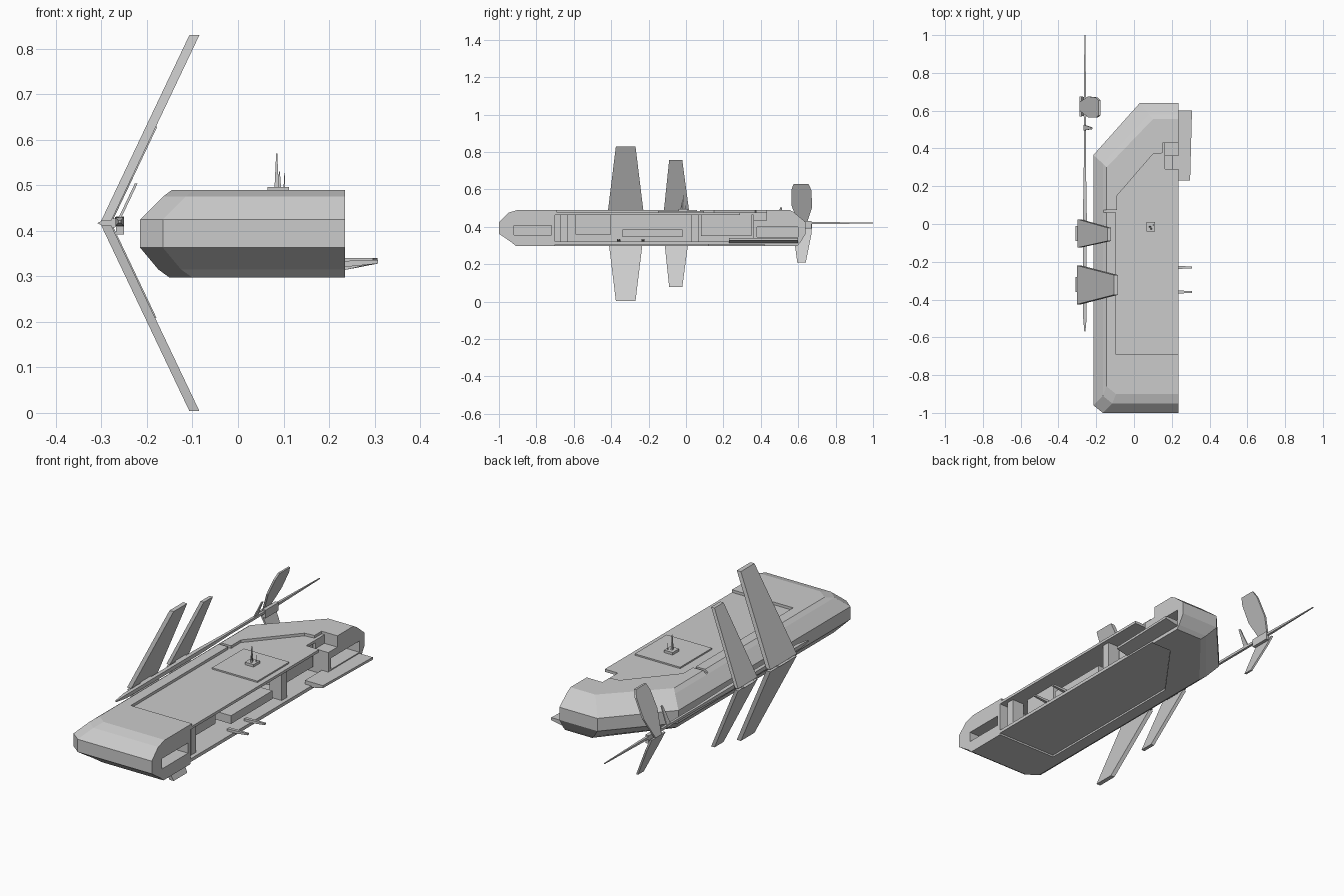
import bpy, bmesh


def loft(name, rings, hide=False):
    """Skin a closed solid through rings of equal point count."""
    bm = bmesh.new()
    vs = [[bm.verts.new(p) for p in r] for r in rings]
    n = len(rings[0])
    for a, b in zip(vs, vs[1:]):
        for i in range(n):
            bm.faces.new((a[i], a[(i + 1) % n], b[(i + 1) % n], b[i]))
    bm.faces.new(vs[0])
    bm.faces.new(vs[-1])
    bmesh.ops.recalc_face_normals(bm, faces=bm.faces)
    me = bpy.data.meshes.new(name)
    bm.to_mesh(me)
    bm.free()
    ob = bpy.data.objects.new(name, me)
    bpy.context.collection.objects.link(ob)
    ob.hide_render = hide
    return ob


def slab(name, pts, z0, z1, hide=False):
    return loft(name, [[(x, y, z) for x, y in pts] for z in (z0, z1)], hide)


def box(name, x0, x1, y0, y1, z0, z1, hide=False):
    return slab(name, [(x0, y0), (x1, y0), (x1, y1), (x0, y1)], z0, z1, hide)


def cut(ob, cutter):
    m = ob.modifiers.new("cut", 'BOOLEAN')
    m.operation = 'DIFFERENCE'
    m.solver = 'EXACT'
    m.object = cutter
    bpy.context.view_layer.objects.active = ob
    bpy.ops.object.modifier_apply(modifier=m.name)
    bpy.data.objects.remove(cutter)


# Hull: horizontal outlines at rising heights (z, left, front, rear, diagonal)
R = 0.235
levels = [
    (0.297, -0.150, -0.91, 0.595, 0.30, 0.09),
    (0.315, -0.175, -0.93, 0.610, 0.32, 0.07),
    (0.363, -0.215, -1.00, 0.640, 0.365, 0.03),
    (0.425, -0.215, -1.00, 0.640, 0.365, 0.03),
    (0.475, -0.165, -0.95, 0.580, 0.32, 0.08),
    (0.490, -0.145, -0.90, 0.555, 0.30, 0.10),
]
rings = []
for z, l, f, r, dy, dx in levels:
    rings.append([(x, y, z) for x, y in (
        (R, f), (l + 0.05, f), (l, f + 0.04), (l, dy), (dx, r), (R, r))])
hull = loft("hull", rings)

# Sunken deck and sunken belly panel
deck = [(-0.095, -0.69), (0.4, -0.69), (0.4, 0.43), (0.15, 0.43), (0.15, 0.375),
        (0.1, 0.37), (-0.09, 0.15), (-0.09, 0.075), (-0.175, 0.075),
        (-0.175, 0.06), (-0.095, 0.06)]
belly = [(-0.09, -0.7), (0.4, -0.7), (0.4, 0.42), (0.13, 0.42), (-0.09, 0.12)]
cut(hull, slab("deck_cutter", deck, 0.477, 0.6, True))
cut(hull, slab("belly_cutter", belly, 0.2, 0.306, True))

# Bay and slots in the open right side
cut(hull, box("bay_cutter", 0.06, 0.4, -0.70, 0.36, 0.322, 0.464, True))
cut(hull, box("front_slot_cutter", 0.15, 0.4, -0.92, -0.72, 0.357, 0.407, True))
cut(hull, box("rear_slot_cutter", 0.15, 0.4, 0.38, 0.60, 0.345, 0.40, True))
cut(hull, box("deck_notch_cutter", 0.165, 0.4, 0.29, 0.43, 0.435, 0.6, True))

# Bay pillars and equipment
for i, y in enumerate((-0.65, 0.05)):
    box(f"bay_pillar_{i}", 0.15, 0.215, y - 0.02, y + 0.02, 0.315, 0.47)
box("bay_front_locker", 0.05, 0.16, -0.59, -0.40, 0.36, 0.47)
box("bay_rear_locker", 0.05, 0.16, 0.08, 0.35, 0.35, 0.47)
box("bay_shelf", 0.05, 0.20, -0.34, -0.02, 0.345, 0.385)

# Side platform and tabs
loft("side_platform", [[(x, 0.60, z) for x, z in
                        ((0.2, 0.31), (0.235, 0.314), (0.307, 0.328), (0.307, 0.34), (0.2, 0.34))],
                       [(x, 0.23, z) for x, z in
                        ((0.2, 0.31), (0.235, 0.314), (0.297, 0.328), (0.297, 0.34), (0.2, 0.34))]])
for i, y in enumerate((-0.36, -0.23)):
    loft(f"side_tab_{i}", [
        [(0.2, y + a, 0.325 + b) for a, b in ((-.009, -.008), (.009, -.008), (.009, .008), (-.009, .008))],
        [(0.308, y + a, 0.332 + b) for a, b in ((-.005, -.004), (.005, -.004), (.005, .004), (-.005, .004))]])

# Antenna pad and spikes
box("antenna_pad", -0.035, 0.21, -0.15, 0.095, 0.47, 0.484)
box("antenna_base", 0.065, 0.112, -0.04, 0.01, 0.48, 0.496)


def spike(name, x, y, z0, z1, r):
    loft(name, [[(x + a * w, y + b * w, z) for a, b in ((-1, -1), (1, -1), (1, 1), (-1, 1))]
                for z, w in ((z0, r), (z1, r * 0.25))])


spike("antenna_tall", 0.085, -0.015, 0.49, 0.57, 0.005)
spike("antenna_mid", 0.091, -0.025, 0.49, 0.53, 0.004)
spike("antenna_short", 0.102, -0.005, 0.49, 0.527, 0.002)

# Swept wings: outline as (y, height from mast), mirrored above and below
ZC = 0.417


def wing(name, pts, side, t, x0=-0.292):
    loft(name, [[(x0 + 0.475 * h + d, y, ZC + side * h) for y, h in pts] for d in (-t, t)])


for tag, s in (("upper", 1), ("lower", -1)):
    wing(f"{tag}_main_wing", [(-0.425, 0.005), (-0.22, 0.005), (-0.27, 0.413), (-0.375, 0.413)], s, 0.011)
    wing(f"{tag}_second_wing", [(-0.125, 0.005), (0.025, 0.005), (-0.02, 0.34), (-0.09, 0.34)], s, 0.009)
tail_up = [(0.60, 0.0), (0.645, 0.0), (0.675, 0.09), (0.67, 0.18), (0.655, 0.212), (0.575, 0.212),
           (0.563, 0.18), (0.563, 0.10)]
tail_low = [(0.57, 0.0), (0.675, 0.0), (0.67, 0.06), (0.64, 0.208), (0.595, 0.208), (0.575, 0.06)]
wing("upper_tail_fin", tail_up, 1, 0.005, -0.283)
wing("lower_tail_fin", tail_low, -1, 0.005, -0.283)
wing("small_fin", [(0.495, 0.0), (0.525, 0.0), (0.512, 0.087), (0.502, 0.087)], 1, 0.003, -0.265)

# Mast running past the wings to the long rear point
mast = [(-0.57, 0.003), (-0.50, 0.009), (0.05, 0.010), (0.30, 0.006), (0.70, 0.006), (1.0, 0.002)]
loft("mast", [[(-0.26 + a * r, y, 0.42 + b * r) for a, b in ((-1, -1), (1, -1), (1, 1), (-1, 1))]
              for y, r in mast])
box("tail_housing", -0.268, -0.250, 0.57, 0.67, 0.392, 0.432)

# Wedge joints where the wings meet the mast
for name, y0, y1 in (("main_wing_joint", -0.36, -0.28), ("second_wing_joint", -0.09, -0.01)):
    loft(name, [[(-0.309, y, 0.417), (-0.285, y, 0.404), (-0.255, y, 0.412),
                 (-0.255, y, 0.424), (-0.285, y, 0.430)] for y in (y0, y1)])
